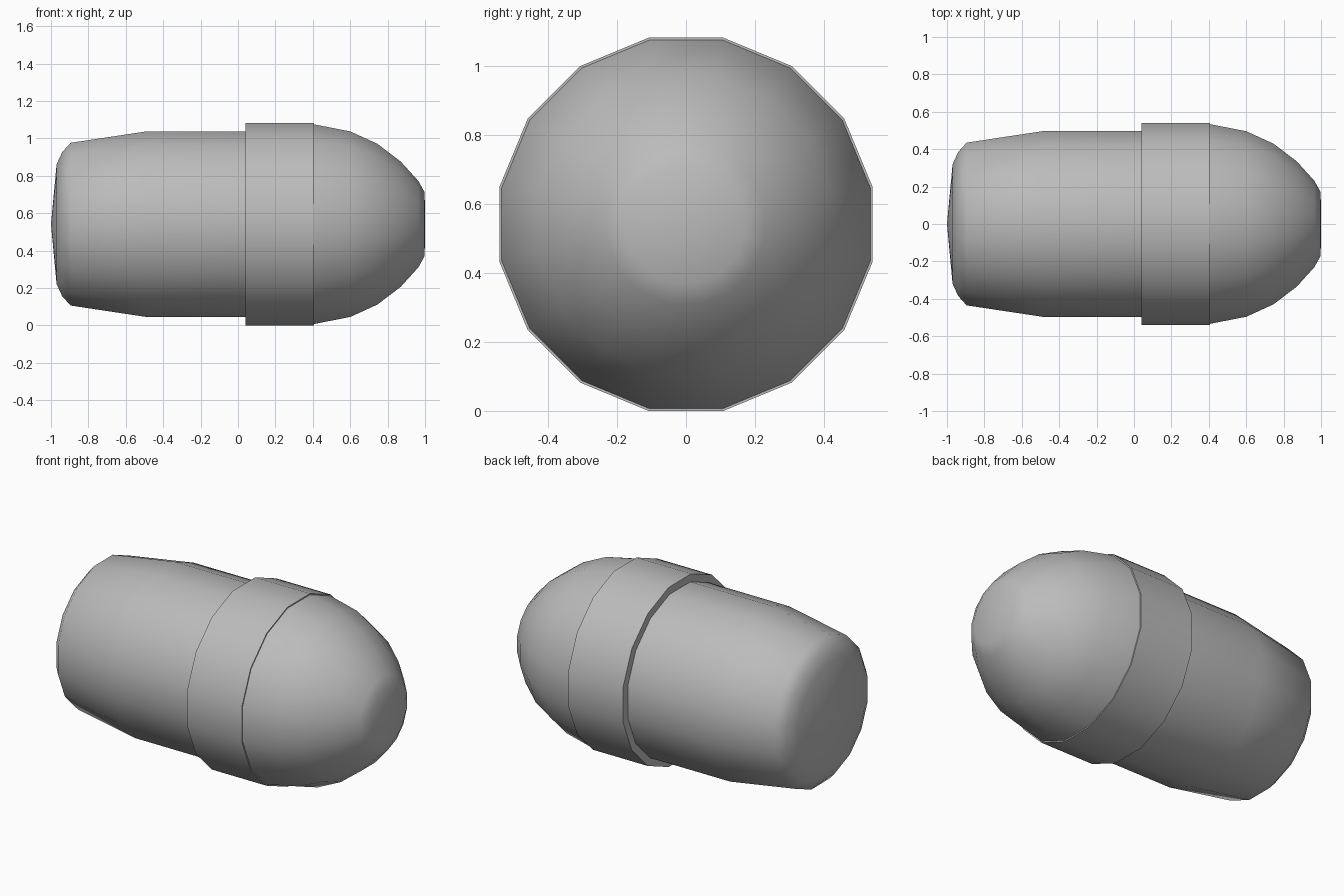
import bpy, bmesh
from math import cos, sin, pi, radians

cube = bpy.data.objects.get("Cube")
if cube:
    bpy.data.objects.remove(cube)

SIDES = 16
FLAT = cos(pi / SIDES)      # corner radius to flat radius
AXIS_Z = 0.541

grey = bpy.data.materials.new("plain grey")
grey.use_nodes = True
colour = (0.5, 0.5, 0.5, 1)
grey.diffuse_color = colour
grey.node_tree.nodes["Principled BSDF"].inputs["Base Color"].default_value = colour


def lathe(name, profile):
    """Spin (x, flat radius) points about the long axis; radius 0 is a tip."""
    bm = bmesh.new()
    rings = []
    for x, r in profile:
        if r == 0:
            rings.append([bm.verts.new((x, 0, AXIS_Z))] * SIDES)
            continue
        angles = [(i + 0.5) * 2 * pi / SIDES for i in range(SIDES)]
        rings.append([bm.verts.new((x, r / FLAT * cos(a), AXIS_Z + r / FLAT * sin(a)))
                      for a in angles])
    for a, b in zip(rings, rings[1:]):
        for i in range(SIDES):
            j = (i + 1) % SIDES
            bm.faces.new(list(dict.fromkeys((a[i], b[i], b[j], a[j]))))
    bmesh.ops.recalc_face_normals(bm, faces=bm.faces)
    mesh = bpy.data.meshes.new(name)
    bm.to_mesh(mesh)
    bm.free()
    mesh.materials.append(grey)
    obj = bpy.data.objects.new(name, mesh)
    bpy.context.collection.objects.link(obj)
    bpy.ops.object.select_all(action='DESELECT')
    obj.select_set(True)
    bpy.context.view_layer.objects.active = obj
    bpy.ops.object.shade_smooth_by_angle(angle=radians(50))


# Tapered body with rounded rear, stepped collar and blunt domed nose
lathe("capsule_shell", [
    (-1, 0), (-0.97, 0.32), (-0.94, 0.385), (-0.895, 0.435), (-0.49, 0.496),
    (0.04, 0.496), (0.04, 0.541), (0.405, 0.541), (0.405, 0.534),
    (0.6, 0.496), (0.745, 0.43), (0.87, 0.335), (0.965, 0.23),
    (0.998, 0.17), (1, 0)])
